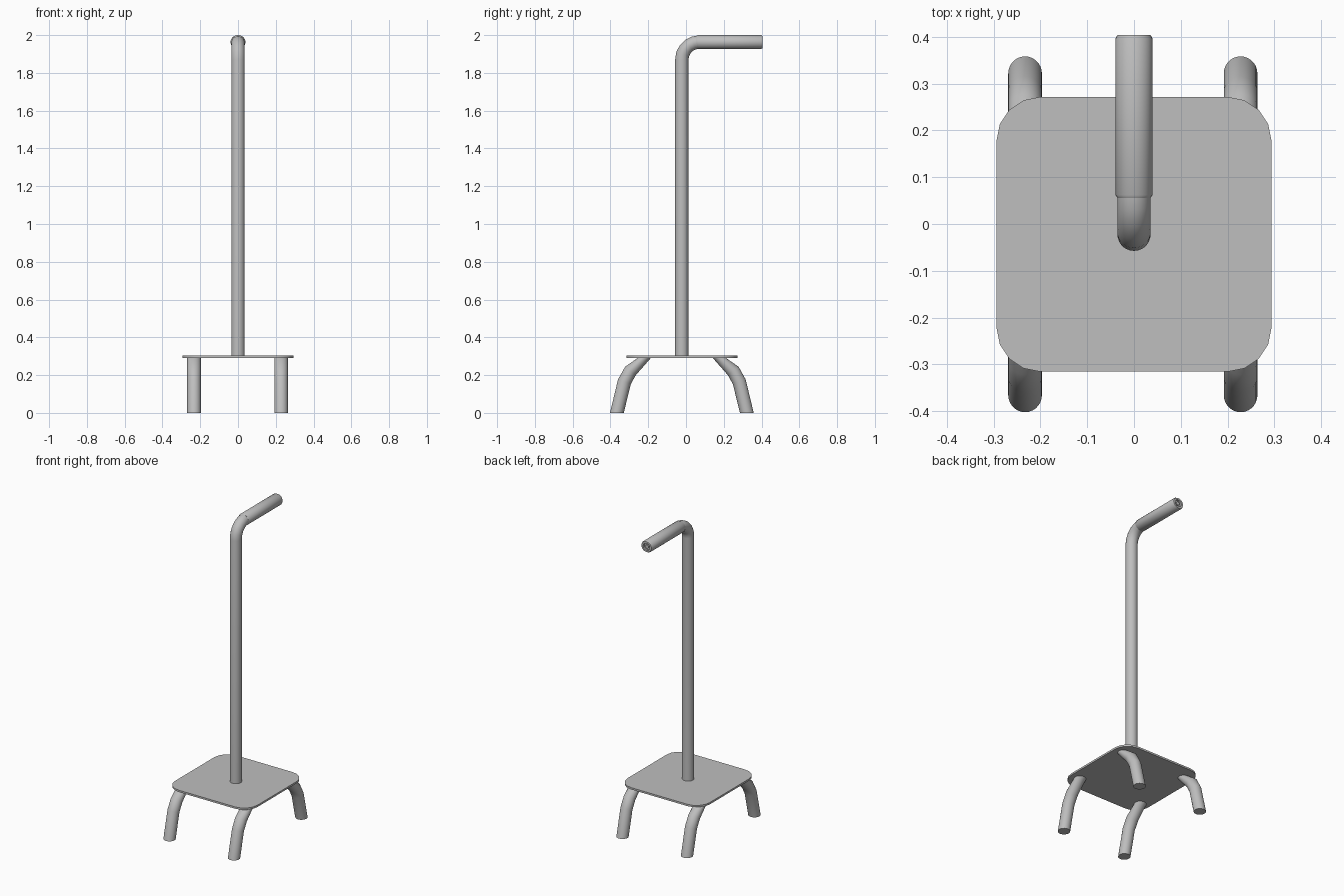
import bpy, bmesh, math
from mathutils import Vector

if "Cube" in bpy.data.objects:
    bpy.data.objects.remove(bpy.data.objects["Cube"])

SIDES = 28
CY = -0.022          # middle of plate and pole in y
R = 0.0355           # tube radius

grey = bpy.data.materials.new("light grey metal")
grey.diffuse_color = (0.52, 0.52, 0.52, 1)
grey.use_nodes = True
grey.node_tree.nodes["Principled BSDF"].inputs["Base Color"].default_value = grey.diffuse_color


def finish(bm, name, angle=35):
    bmesh.ops.recalc_face_normals(bm, faces=bm.faces)
    mesh = bpy.data.meshes.new(name)
    bm.to_mesh(mesh)
    bm.free()
    mesh.materials.append(grey)
    ob = bpy.data.objects.new(name, mesh)
    bpy.context.collection.objects.link(ob)
    bpy.ops.object.select_all(action='DESELECT')
    bpy.context.view_layer.objects.active = ob
    ob.select_set(True)
    bpy.ops.object.shade_smooth_by_angle(angle=math.radians(angle))
    return ob


def loft(name, rings):
    """Skin rings given as (centre, half-width in x, half-width vector in the yz plane)."""
    bm = bmesh.new()
    loops = []
    for c, rx, v in rings:
        c, v = Vector(c), Vector(v)
        loops.append([bm.verts.new(c + Vector((rx * math.cos(a), 0, 0)) + v * math.sin(a))
                      for a in (2 * math.pi * i / SIDES for i in range(SIDES))])
    for a, b in zip(loops, loops[1:]):
        for i in range(SIDES):
            j = (i + 1) % SIDES
            bm.faces.new((a[i], a[j], b[j], b[i]))
    bm.faces.new(loops[0])
    bm.faces.new(loops[-1])
    return finish(bm, name)


# Base plate with rounded corners
bm = bmesh.new()
outline = []
half, rad = 0.294, 0.094
for k, (sx, sy) in enumerate(((1, 1), (-1, 1), (-1, -1), (1, -1))):
    for i in range(5):
        a = math.pi / 2 * (k + i / 4)
        outline.append(bm.verts.new((sx * (half - rad) + rad * math.cos(a),
                                     CY + sy * (half - rad) + rad * math.sin(a), 0.291)))
face = bm.faces.new(outline)
ext = bmesh.ops.extrude_face_region(bm, geom=[face])
bmesh.ops.translate(bm, vec=(0, 0, 0.012),
                    verts=[v for v in ext["geom"] if isinstance(v, bmesh.types.BMVert)])
finish(bm, "base_plate", 30)

# Four splayed legs: (distance from middle, height, ring tilt in degrees, half width)
LEG = ((0.344, 0.0, 0, 0.0365), (0.304, 0.165, 20, 0.036),
       (0.272, 0.222, 38, 0.036), (0.195, 0.294, 0, 0.034))
for sx, xn in ((-0.233, "left"), (0.228, "right")):
    for sy, yn in ((-1, "front"), (1, "back")):
        rings = []
        for d, z, tilt, w in LEG:
            t = math.radians(tilt)
            rings.append(((sx, CY + sy * d, z), 0.036,
                          (0, sy * w * math.cos(t), w * math.sin(t))))
        loft(f"{yn}_{xn}_leg", rings)

# Pole, bending back at the top into the handle bar
top, bend = 1.963, 0.092
rings = [((0, CY, z), R, (0, R, 0)) for z in (0.30, 0.37)]
for i in range(6):
    a = math.pi / 2 * i / 5
    rings.append(((0, CY + bend * (1 - math.cos(a)), top - bend + bend * math.sin(a)), R,
                  (0, R * math.cos(a), -R * math.sin(a))))
rings.append(((0, 0.38, top), R, (0, 0, -R)))
loft("pole", rings)

# Hand grip with rounded ends and a recessed end cap
GRIP = ((0.056, 0.9), (0.062, 1), (0.397, 1), (0.404, 0.9), (0.404, 0.6),
        (0.392, 0.6), (0.392, 0.3), (0.400, 0.3))
loft("hand_grip", [((0, y, top), 0.0395 * s, (0, 0, 0.037 * s)) for y, s in GRIP])
